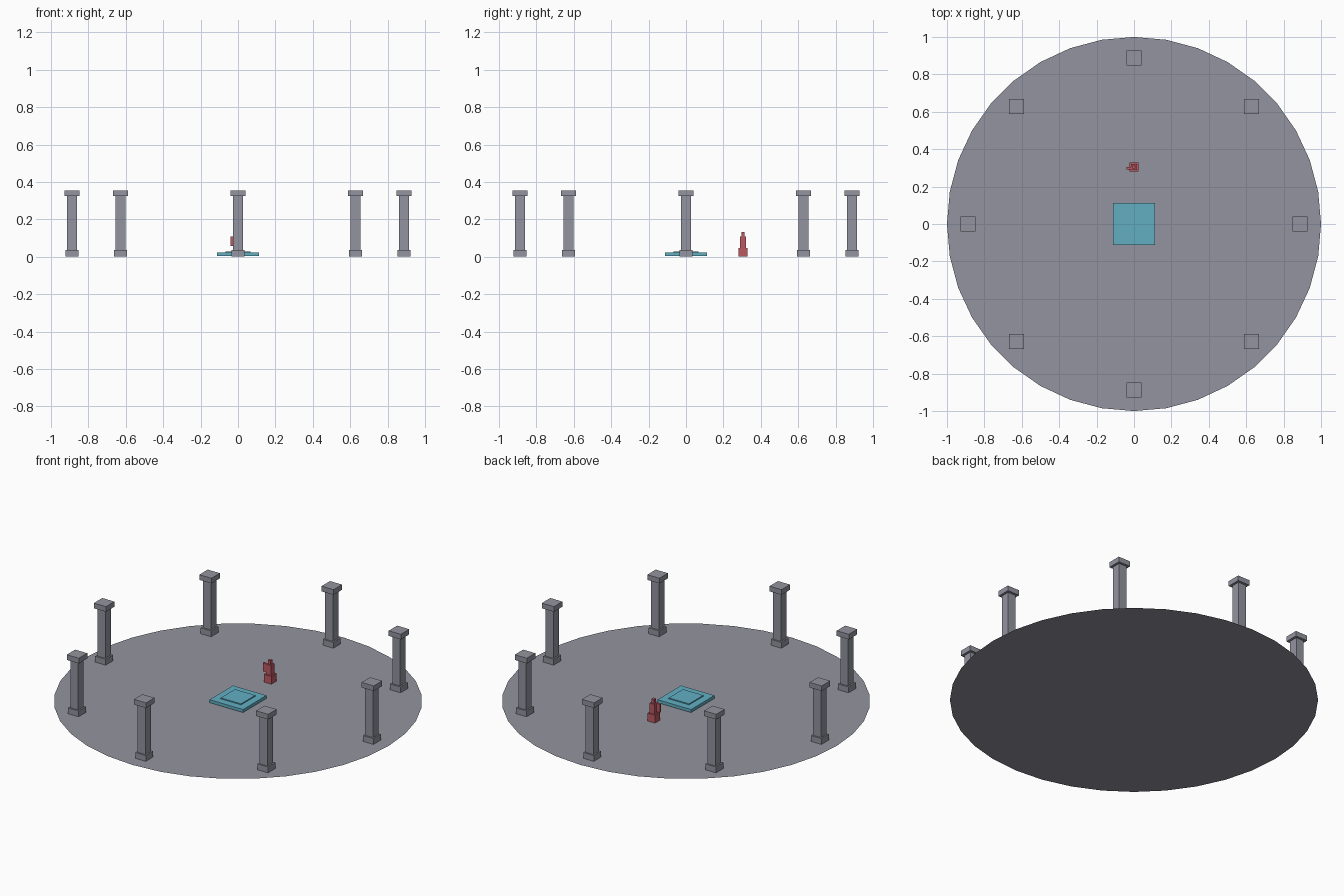
import bpy, math

cube = bpy.data.objects.get("Cube")
if cube:
    bpy.data.objects.remove(cube, do_unlink=True)


def material(name, rgb):
    m = bpy.data.materials.new(name)
    m.use_nodes = True
    m.diffuse_color = (*rgb, 1)
    m.node_tree.nodes["Principled BSDF"].inputs["Base Color"].default_value = (*rgb, 1)
    return m


stone = material("stone grey", (0.29, 0.295, 0.345))
cyan = material("pale cyan", (0.122, 0.43, 0.54))
red = material("dull red", (0.50, 0.10, 0.122))

LIFT = 0.001  # keeps undersides clear of the floor


def box(name, mat, x, y, z0, z1, wx, wy=None):
    """Box centred on x, y that spans z0 to z1."""
    bpy.ops.mesh.primitive_cube_add(size=1, location=(x, y, (z0 + z1) / 2))
    ob = bpy.context.object
    ob.name = name
    ob.scale = (wx, wy or wx, z1 - z0)
    bpy.ops.object.transform_apply(location=False, rotation=False, scale=True)
    ob.data.materials.append(mat)
    return ob


# Round arena floor: a single flat disc
bpy.ops.mesh.primitive_circle_add(vertices=36, radius=1, fill_type='NGON')
floor = bpy.context.object
floor.name = "floor"
floor.data.materials.append(stone)

# Ring of eight square columns, all aligned to the axes
for i in range(8):
    a = i * math.tau / 8
    x, y = 0.888 * math.cos(a), 0.888 * math.sin(a)
    box(f"column_base_{i}", stone, x, y, LIFT, 0.036, 0.07)
    box(f"column_shaft_{i}", stone, x, y, 0.036, 0.324, 0.052)
    box(f"column_cap_{i}", stone, x, y, 0.324, 0.355, 0.08)

# Central dais with a raised inner slab
box("dais", cyan, 0, 0, 0.004, 0.022, 0.222)
box("dais_slab", cyan, 0, 0, 0.022, 0.028, 0.135)

# Small figure behind the dais
FY = 0.305
box("figure_legs", red, 0, FY, LIFT, 0.048, 0.05)
box("figure_body", red, 0, FY, 0.048, 0.108, 0.034)
box("figure_head", red, 0, FY, 0.108, 0.132, 0.018)
box("figure_right_arm", red, -0.028, FY - 0.007, 0.058, 0.108, 0.024, 0.012)
